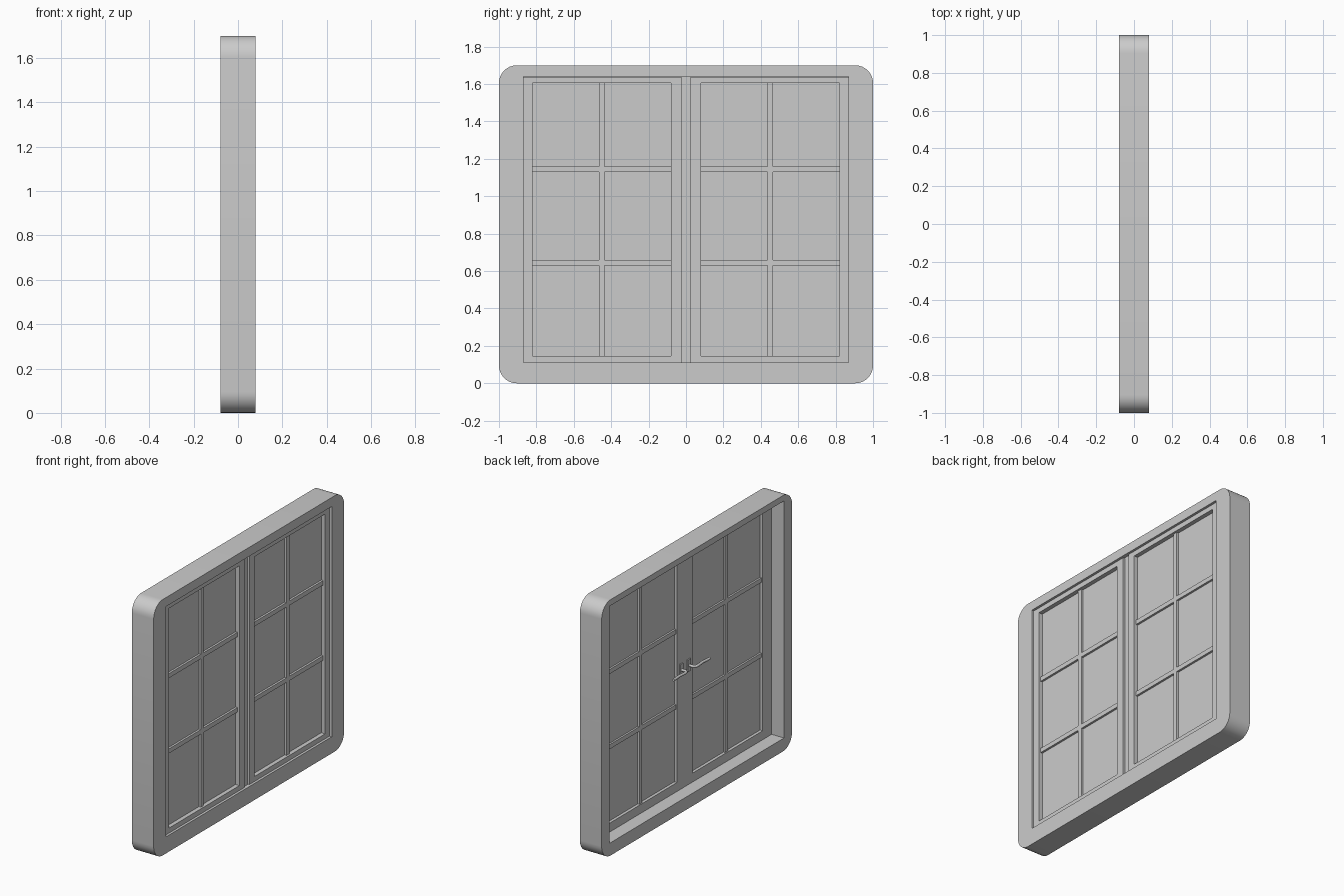
import bpy, bmesh, math

if "Cube" in bpy.data.objects:
    bpy.data.objects.remove(bpy.data.objects["Cube"])

H = 1.70


def finish(bm, name):
    bmesh.ops.recalc_face_normals(bm, faces=bm.faces[:])
    me = bpy.data.meshes.new(name)
    bm.to_mesh(me)
    bm.free()
    ob = bpy.data.objects.new(name, me)
    bpy.context.collection.objects.link(ob)
    return ob


def box(name, x, y, z):
    bm = bmesh.new()
    bmesh.ops.create_cube(bm, size=1)
    for v in bm.verts:
        for i, (a, b) in enumerate((x, y, z)):
            v.co[i] = a if v.co[i] < 0 else b
    return finish(bm, name)


def rect(y, z, r=0.0, n=8):
    # rounded rectangle outline; r = 0 gives stacked corner points
    pts = []
    for k, (cy, cz) in enumerate(((y[1] - r, z[1] - r), (y[0] + r, z[1] - r),
                                  (y[0] + r, z[0] + r), (y[1] - r, z[0] + r))):
        for i in range(n + 1):
            a = math.pi / 2 * (k + i / n)
            pts.append((cy + r * math.cos(a), cz + r * math.sin(a)))
    return pts


def swept_ring(name, profile, n=1):
    # closed section made of (x, y range, z range, radius) stations
    bm = bmesh.new()
    loops = [[bm.verts.new((x, p, q)) for p, q in rect(y, z, r, n)]
             for x, y, z, r in profile]
    m = len(loops[0])
    for a, b in zip(loops, loops[1:] + loops[:1]):
        for i in range(m):
            j = (i + 1) % m
            bm.faces.new((a[i], a[j], b[j], b[i]))
    bmesh.ops.remove_doubles(bm, verts=bm.verts[:], dist=1e-5)
    bmesh.ops.dissolve_degenerate(bm, edges=bm.edges[:], dist=1e-5)
    return finish(bm, name)


def smooth(ob):
    bpy.ops.object.select_all(action='DESELECT')
    ob.select_set(True)
    bpy.context.view_layer.objects.active = ob
    bpy.ops.object.shade_smooth_by_angle(angle=math.radians(35))


# outer frame: rounded corners, rebated opening (deep on the inside)
outer = ((-1, 1), (0, H), 0.095)
front = ((-0.87, 0.87), (0.11, 1.64), 0)
back = ((-0.915, 0.915), (0.085, 1.66), 0)
smooth(swept_ring("outer_frame", [(-0.08, *outer), (0.08, *outer), (0.08, *front),
                                  (0.055, *front), (0.055, *back), (-0.08, *back)], 8))

# two sashes, each with a stepped frame, glass and glazing bars
for s, side in ((-1, "left"), (1, "right")):
    def span(a, b):
        return tuple(sorted((s * a, s * b)))
    lip = (span(0.001, 0.914), (0.086, 1.659), 0)
    face = (span(0.025, 0.868), (0.112, 1.638), 0)
    hole = (span(0.08, 0.82), (0.145, 1.605), 0)
    swept_ring(side + "_sash", [(0.01, *lip), (0.052, *lip), (0.052, *face),
                                (0.066, *face), (0.066, *hole), (0.01, *hole)])
    box(side + "_glass", (0.03, 0.038), span(0.075, 0.825), (0.14, 1.61))
    box(side + "_upright_bar", (0.018, 0.052), span(0.435, 0.465), (0.14, 1.61))
    for i, z in enumerate((0.645, 1.145)):
        box(f"{side}_cross_bar_{i}", (0.018, 0.052), span(0.075, 0.825), (z - 0.015, z + 0.015))

    # lever handle on the inside face
    box(side + "_handle_plate", (0.002, 0.012), span(0.025, 0.055), (0.84, 0.92))
    cu = bpy.data.curves.new(side + "_handle", 'CURVE')
    cu.dimensions = '3D'
    cu.bevel_depth = 0.009
    cu.bevel_resolution = 2
    cu.use_fill_caps = True
    sp = cu.splines.new('POLY')
    path = [(0.01, 0.04), (-0.025, 0.04), (-0.037, 0.05), (-0.04, 0.07), (-0.035, 0.12), (-0.04, 0.19)]
    sp.points.add(len(path) - 1)
    for p, (x, y) in zip(sp.points, path):
        p.co = (x, s * y, 0.88, 1)
    ob = bpy.data.objects.new(side + "_handle", cu)
    bpy.context.collection.objects.link(ob)
